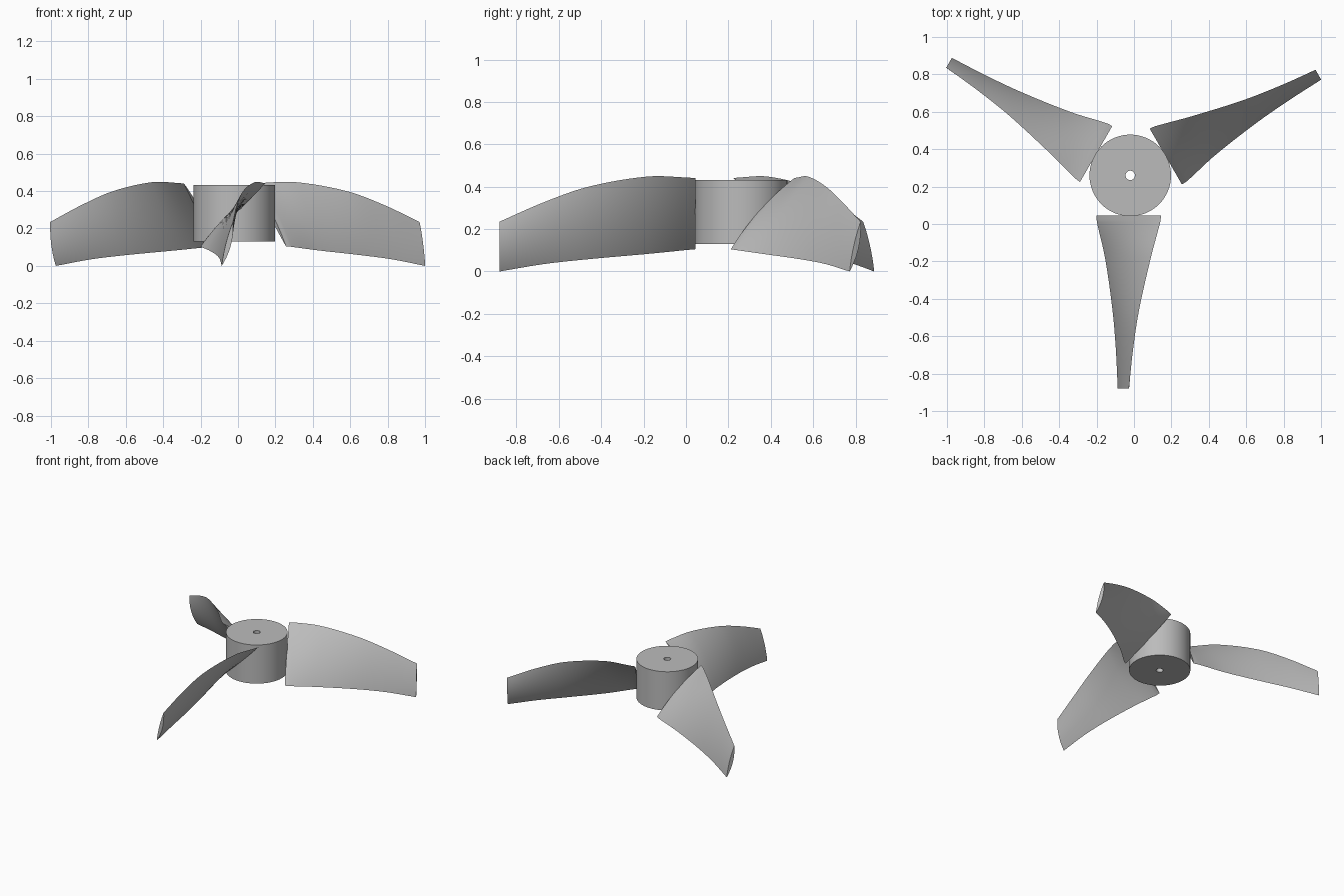
import bpy, bmesh, math
from mathutils import Vector, Matrix

if "Cube" in bpy.data.objects:
    bpy.data.objects.remove(bpy.data.objects["Cube"])

HUB = Vector((-0.02, 0.26, 0))

grey = bpy.data.materials.new("plain grey")
grey.use_nodes = True
colour = (0.5, 0.5, 0.5, 1)
grey.diffuse_color = colour
grey.node_tree.nodes["Principled BSDF"].inputs["Base Color"].default_value = colour


def finish(bm, name):
    bmesh.ops.recalc_face_normals(bm, faces=bm.faces)
    mesh = bpy.data.meshes.new(name)
    bm.to_mesh(mesh)
    bm.free()
    mesh.materials.append(grey)
    ob = bpy.data.objects.new(name, mesh)
    bpy.context.collection.objects.link(ob)
    bpy.ops.object.select_all(action='DESELECT')
    ob.select_set(True)
    bpy.context.view_layer.objects.active = ob
    bpy.ops.object.shade_smooth_by_angle(angle=math.radians(35))
    return ob


def bridge(bm, a, b):
    n = len(a)
    for i in range(n):
        bm.faces.new((a[i], a[(i + 1) % n], b[(i + 1) % n], b[i]))


# Hub: a ring section swept round, with a shaft hole through it
def make_hub(radius=0.218, hole=0.025, low=0.13, high=0.432, sides=64):
    bm = bmesh.new()
    rings = []
    for r, z in ((hole, low), (radius, low), (radius, high), (hole, high)):
        ring = []
        for i in range(sides):
            a = math.tau * i / sides
            ring.append(bm.verts.new(HUB + Vector((r * math.cos(a), r * math.sin(a), z))))
        rings.append(ring)
    for i in range(4):
        bridge(bm, rings[i], rings[(i + 1) % 4])
    return finish(bm, "hub")


# Blade stations: radius, trailing edge x and z, leading edge x and z,
# bulge of the upper and of the lower face
STATIONS = [
    (0.215, -0.18, 0.105, 0.165, 0.44, 0.022, 0.006),
    (0.25, -0.178, 0.102, 0.16, 0.443, 0.022, 0.006),
    (0.44, -0.135, 0.083, 0.11, 0.448, 0.02, 0.01),
    (0.72, -0.095, 0.058, 0.047, 0.40, 0.015, 0.015),
    (0.93, -0.077, 0.035, 0.015, 0.327, 0.01, 0.018),
    (1.14, -0.067, 0.0, -0.007, 0.235, 0.008, 0.02),
]


def smooth_stations(rows, steps=6):
    """Hermite curve through the rows, parameterised by radius."""
    rows = [Vector(r) for r in rows]
    last = len(rows) - 1

    def slope(i):
        a, b = rows[max(i - 1, 0)], rows[min(i + 1, last)]
        return (b - a) / (b[0] - a[0])

    out = []
    for i in range(last):
        p, q = rows[i], rows[i + 1]
        h = q[0] - p[0]
        for k in range(steps):
            t = k / steps
            s = t * t * (3 - 2 * t)
            out.append(p * (1 - s) + q * s + slope(i) * (h * t * (1 - t) ** 2)
                       - slope(i + 1) * (h * t * t * (1 - t)))
    return out + [rows[-1]]


def section(row, count=14):
    """Lens-shaped closed outline between the two blade edges."""
    r, tx, tz, lx, lz, up, down = row
    tail, nose = Vector((tx, -r, tz)), Vector((lx, -r, lz))
    chord = nose - tail
    normal = Vector((-chord.z, 0, chord.x)).normalized()
    points = []
    for i in range(2 * count):
        t = (1 - math.cos(math.pi * i / count)) / 2
        bulge = up if i < count else -down
        points.append(tail + chord * t + normal * (bulge * 4 * t * (1 - t)))
    return points


def make_blade(name, angle):
    bm = bmesh.new()
    turn = Matrix.Rotation(angle, 3, 'Z')
    loops = [[bm.verts.new(HUB + turn @ p) for p in section(row)]
             for row in smooth_stations(STATIONS)]
    for a, b in zip(loops, loops[1:]):
        bridge(bm, a, b)
    bm.faces.new(loops[0])
    bm.faces.new(loops[-1])
    return finish(bm, name)


make_hub()
for i, name in enumerate(("front_blade", "left_blade", "right_blade")):
    make_blade(name, math.tau * i / 3)
